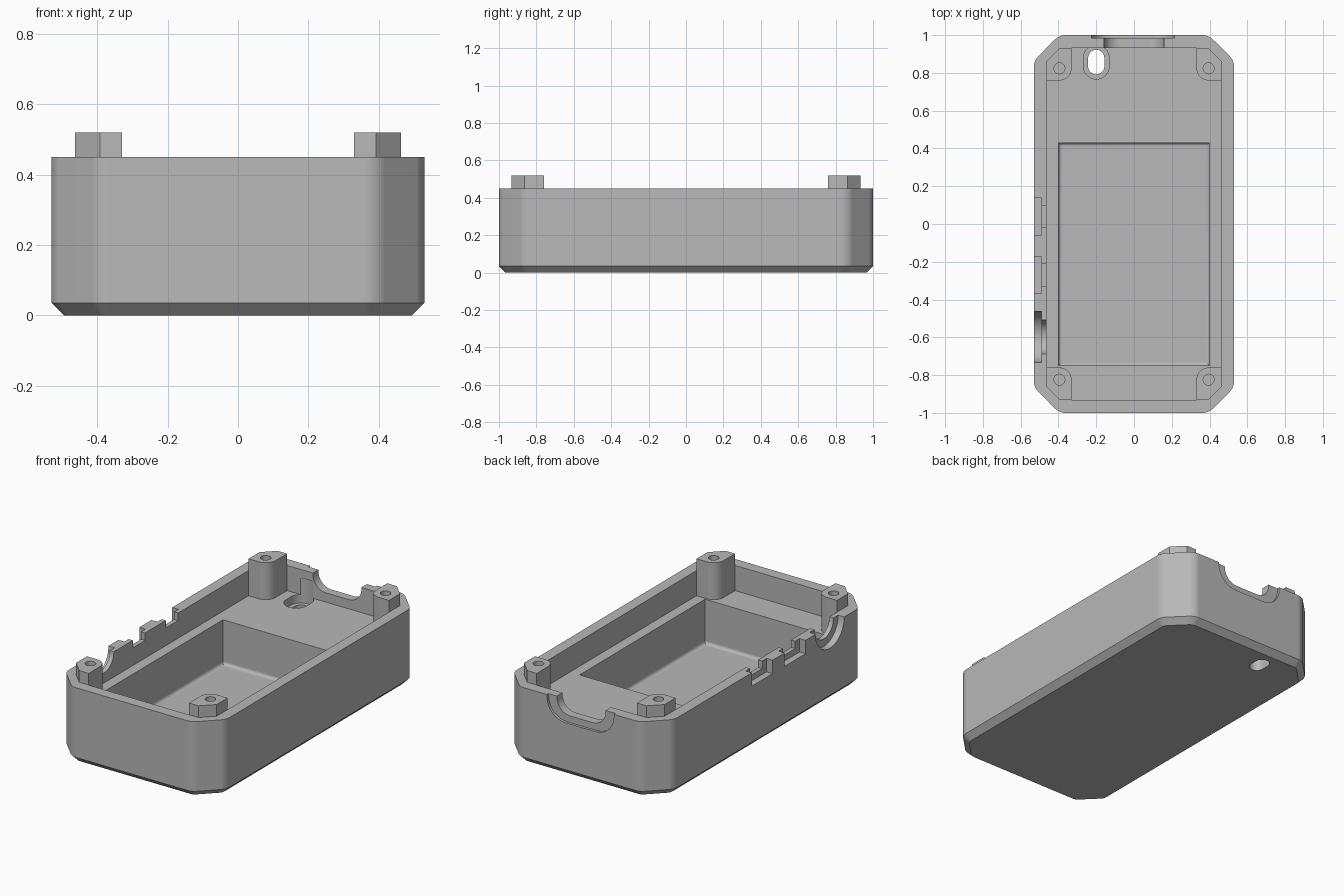
import bpy, bmesh, math

if "Cube" in bpy.data.objects:
    bpy.data.objects.remove(bpy.data.objects["Cube"])

grey = bpy.data.materials.new("plain grey")
grey.diffuse_color = (0.48, 0.48, 0.48, 1)
grey.use_nodes = True
grey.node_tree.nodes["Principled BSDF"].inputs["Base Color"].default_value = grey.diffuse_color


def prism(name, pts, lo, hi, axis="z"):
    """Extrude a 2D outline from lo to hi along an axis."""
    place = {"z": lambda a, b, c: (a, b, c),
             "y": lambda a, b, c: (a, c, b),
             "x": lambda a, b, c: (c, a, b)}[axis]
    bm = bmesh.new()
    low = [bm.verts.new(place(a, b, lo)) for a, b in pts]
    high = [bm.verts.new(place(a, b, hi)) for a, b in pts]
    bm.faces.new(low)
    bm.faces.new(high)
    n = len(pts)
    for i in range(n):
        j = (i + 1) % n
        bm.faces.new((low[i], low[j], high[j], high[i]))
    bmesh.ops.recalc_face_normals(bm, faces=bm.faces)
    mesh = bpy.data.meshes.new(name)
    bm.to_mesh(mesh)
    bm.free()
    mesh.materials.append(grey)
    ob = bpy.data.objects.new(name, mesh)
    bpy.context.collection.objects.link(ob)
    return ob


def bevel_edges(ob, test, width, segments):
    bm = bmesh.new()
    bm.from_mesh(ob.data)
    edges = [e for e in bm.edges if test(*[v.co for v in e.verts])]
    bmesh.ops.bevel(bm, geom=edges, offset=width, offset_type="OFFSET",
                    segments=segments, profile=0.5, affect="EDGES")
    bm.to_mesh(ob.data)
    bm.free()


def activate(ob):
    bpy.ops.object.select_all(action="DESELECT")
    ob.select_set(True)
    bpy.context.view_layer.objects.active = ob


def cut(ob, cutter):
    activate(ob)
    mod = ob.modifiers.new("cut", "BOOLEAN")
    mod.operation, mod.solver, mod.object = "DIFFERENCE", "EXACT", cutter
    bpy.ops.object.modifier_apply(modifier=mod.name)
    bpy.data.objects.remove(cutter)


def finish(ob):
    activate(ob)
    bpy.ops.object.shade_smooth_by_angle(angle=math.radians(28))
    mod = ob.modifiers.new("flat face normals", "WEIGHTED_NORMAL")
    mod.keep_sharp = True


def octagon(x, y, c):
    """Rectangle with its corners chamfered by c."""
    return [(x, c - y), (x, y - c), (x - c, y), (c - x, y),
            (-x, y - c), (-x, c - y), (c - x, -y), (x - c, -y)]


def rounded(cx, cy, hw, hh, r, n=10):
    """Rectangle with round corners; a circle or slot when r fills it."""
    pts = []
    for k, (sx, sy) in enumerate([(1, 1), (-1, 1), (-1, -1), (1, -1)]):
        for i in range(n + 1):
            a = (k + i / n) * math.pi / 2
            p = (round(cx + sx * (hw - r) + r * math.cos(a), 5),
                 round(cy + sy * (hh - r) + r * math.sin(a), 5))
            if p not in pts:
                pts.append(p)
    return pts


RIM, FLOOR, POST_TOP = 0.45, 0.30, 0.52

# outer body: chamfered corners, softened verticals, bevelled base
case = prism("case_body", octagon(0.53, 1.0, 0.135), 0, RIM)
bevel_edges(case, lambda a, b: abs(a.z - b.z) > 0.1, 0.03, 6)
bevel_edges(case, lambda a, b: a.z < 0.001 and b.z < 0.001, 0.035, 1)

# main cavity
cut(case, prism("cavity", octagon(0.463, 0.933, 0.07), FLOOR, 0.6))

# deep compartment with filleted floor
well = prism("well", [(-0.4, -0.75), (0.4, -0.75), (0.4, 0.43), (-0.4, 0.43)], 0.035, 0.4)
bevel_edges(well, lambda a, b: a.z < 0.1 and b.z < 0.1, 0.02, 5)
cut(case, well)

# strap slot with a wider recess on the floor
cut(case, prism("slot_recess", rounded(-0.2, 0.857, 0.068, 0.09, 0.068), FLOOR - 0.05, 0.4))
cut(case, prism("slot_hole", rounded(-0.2, 0.857, 0.043, 0.065, 0.043), -0.1, 0.4))

# stepped port opening in the back wall
cut(case, prism("port_outer", rounded(-0.005, RIM, 0.22, 0.135, 0.12), 0.985, 1.1, "y"))
cut(case, prism("port_inner", rounded(0, RIM, 0.16, 0.095, 0.085), 0.9, 1.05, "y"))

# two stepped button openings in the left wall
for y in (0.04, -0.27):
    for half, depth, lo, hi in ((0.098, 0.08, -0.6, -0.49), (0.058, 0.045, -0.55, -0.43)):
        cut(case, prism("button_cut", [(y - half, RIM - depth), (y + half, RIM - depth),
                                       (y + half, 0.6), (y - half, 0.6)], lo, hi, "x"))

# stepped round jack opening in the left wall
cut(case, prism("jack_outer", rounded(-0.597, RIM, 0.135, 0.135, 0.135), -0.6, -0.49, "x"))
cut(case, prism("jack_inner", rounded(-0.597, RIM, 0.09, 0.09, 0.09), -0.55, -0.43, "x"))
finish(case)

# four corner screw posts: chamfered outside, rounded towards the inside
for sx in (-1, 1):
    for sy in (-1, 1):
        arc = [(0.395 - 0.065 * math.cos(a), 0.825 - 0.065 * math.sin(a))
               for a in [i * math.pi / 16 for i in range(9)]]
        outline = arc + [(0.463, 0.76), (0.463, 0.863), (0.393, 0.933), (0.33, 0.933)]
        side = ("back" if sy > 0 else "front") + ("_right" if sx > 0 else "_left")
        post = prism("screw_post_" + side, [(sx * x, sy * y) for x, y in outline],
                     FLOOR - 0.005, POST_TOP)
        cut(post, prism("screw_hole", rounded(sx * 0.395, sy * 0.824, 0.029, 0.029, 0.029, 6),
                        0.33, 0.6))
        finish(post)
